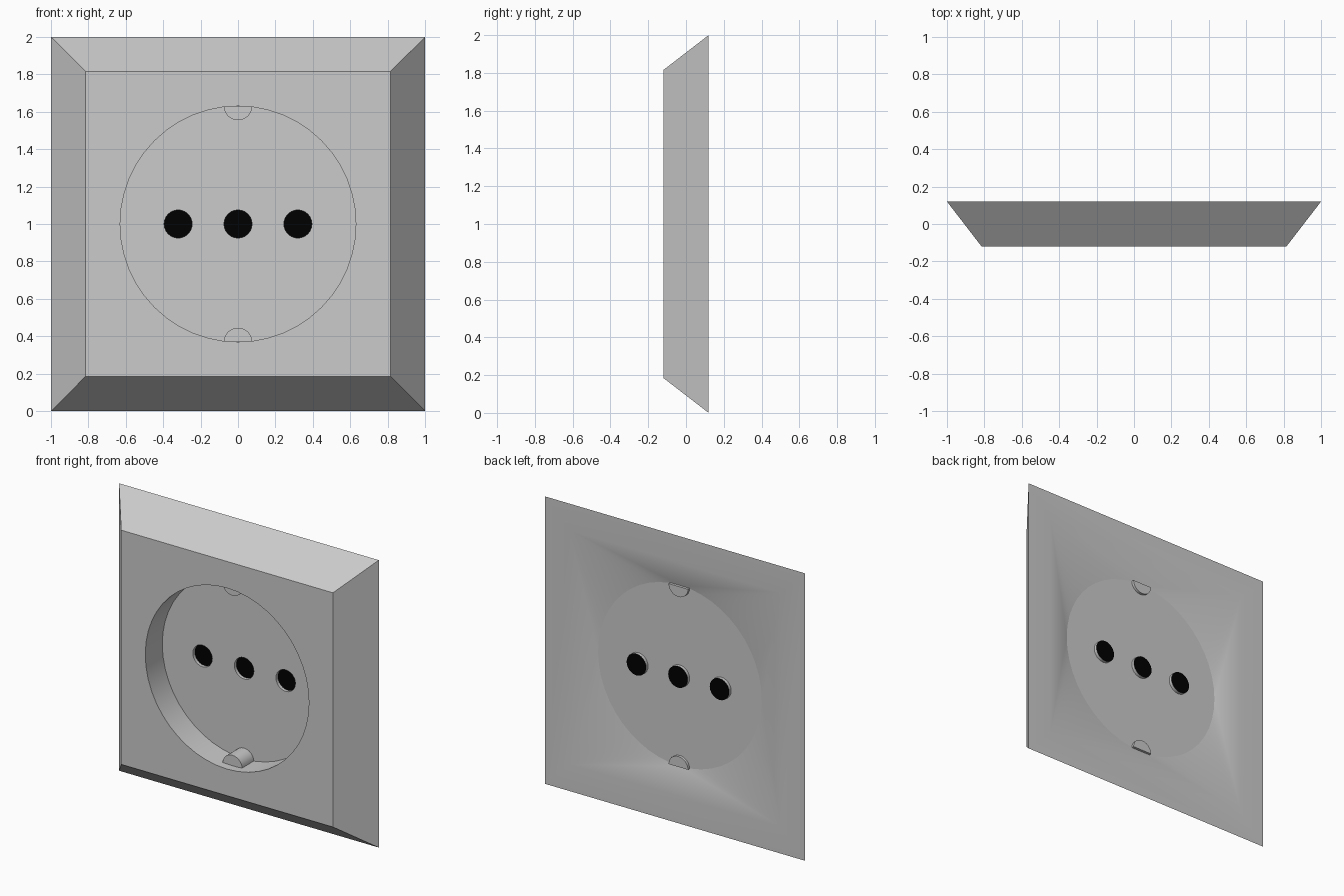
import bpy, bmesh
from math import sin, cos, pi, radians

if "Cube" in bpy.data.objects:
    bpy.data.objects.remove(bpy.data.objects["Cube"])

FRONT, BACK, FLOOR = -0.12, 0.12, 0.067
R, SEG = 0.63, 48          # round recess
PIN_R, PIN_SEG = 0.075, 24  # pin holes


def ring(bm, r, y, n, cx=0.0, cz=1.0, start=0.0):
    return [bm.verts.new((cx + r * cos(start + 2 * pi * i / n), y,
                          cz + r * sin(start + 2 * pi * i / n))) for i in range(n)]


def square(bm, half, y):
    return ring(bm, half * 2 ** 0.5, y, 4, start=pi / 4)


def bridge(bm, a, b):
    n = len(a)
    return [bm.faces.new((a[i], a[(i + 1) % n], b[(i + 1) % n], b[i])) for i in range(n)]


def square_to_circle(bm, sq, circ):
    # a fan of triangles from each corner plus one along each side
    n = len(circ)
    q = n // 4
    for k in range(4):
        for i in range(k * q, (k + 1) * q):
            bm.faces.new((sq[k], circ[i], circ[(i + 1) % n]))
        bm.faces.new((sq[k], circ[((k + 1) * q) % n], sq[(k + 1) % 4]))


def finish(bm, name, mats=()):
    me = bpy.data.meshes.new(name)
    bm.to_mesh(me)
    bm.free()
    for m in mats:
        me.materials.append(m)
    ob = bpy.data.objects.new(name, me)
    bpy.context.collection.objects.link(ob)
    bpy.ops.object.select_all(action='DESELECT')
    ob.select_set(True)
    bpy.context.view_layer.objects.active = ob
    bpy.ops.object.shade_smooth_by_angle(angle=radians(30))
    return ob


def material(name, v):
    m = bpy.data.materials.new(name)
    m.diffuse_color = (v, v, v, 1)
    m.use_nodes = True
    m.node_tree.nodes["Principled BSDF"].inputs["Base Color"].default_value = m.diffuse_color
    return m


# Bevelled cover plate: front face, sloped sides, back rim, dished back, recess wall
bm = bmesh.new()
front_sq = square(bm, 0.815, FRONT)
back_sq = square(bm, 1.0, BACK)
rim_sq = square(bm, 0.815, BACK)
front_circ = ring(bm, R, FRONT, SEG)
back_circ = ring(bm, R, FLOOR, SEG)
square_to_circle(bm, front_sq, front_circ)
bridge(bm, front_sq, back_sq)
bridge(bm, back_sq, rim_sq)
square_to_circle(bm, rim_sq, back_circ)
bridge(bm, front_circ, back_circ)
bmesh.ops.recalc_face_normals(bm, faces=bm.faces)
finish(bm, "cover_plate")

# Recess floor with three short pin sockets closed by black discs
grey = material("grey", 0.8)
black = material("black", 0.0)
bm = bmesh.new()
loops = [ring(bm, R, FLOOR, SEG)]
loops += [ring(bm, PIN_R, FLOOR, PIN_SEG, cx=x) for x in (-0.32, 0.0, 0.32)]
edges = [bm.edges.new((lp[i - 1], lp[i])) for lp in loops for i in range(len(lp))]
bmesh.ops.triangle_fill(bm, use_beauty=True, use_dissolve=False, edges=edges,
                        normal=(0, -1, 0))
for x, lp in zip((-0.32, 0.0, 0.32), loops[1:]):
    end = ring(bm, PIN_R, FLOOR + 0.022, PIN_SEG, cx=x)
    bridge(bm, lp, end)
    bm.faces.new(end).material_index = 1
bmesh.ops.recalc_face_normals(bm, faces=bm.faces)
if next(f for f in bm.faces if abs(f.normal.y) > 0.9).normal.y > 0:
    bmesh.ops.reverse_faces(bm, faces=bm.faces)
finish(bm, "recess_floor", (grey, black))

# Half-round earth contacts at the bottom and top of the recess
for name, sign in (("lower_contact", -1), ("upper_contact", 1)):
    bm = bmesh.new()
    ends = [[bm.verts.new((0.075 * cos(pi * i / 12), y,
                           1 + sign * (0.628 - 0.073 * sin(pi * i / 12))))
             for i in range(13)] for y in (-0.062, FLOOR + 0.018)]
    bridge(bm, *ends)
    for e in ends:
        bm.faces.new(e)
    bmesh.ops.recalc_face_normals(bm, faces=bm.faces)
    finish(bm, name)
